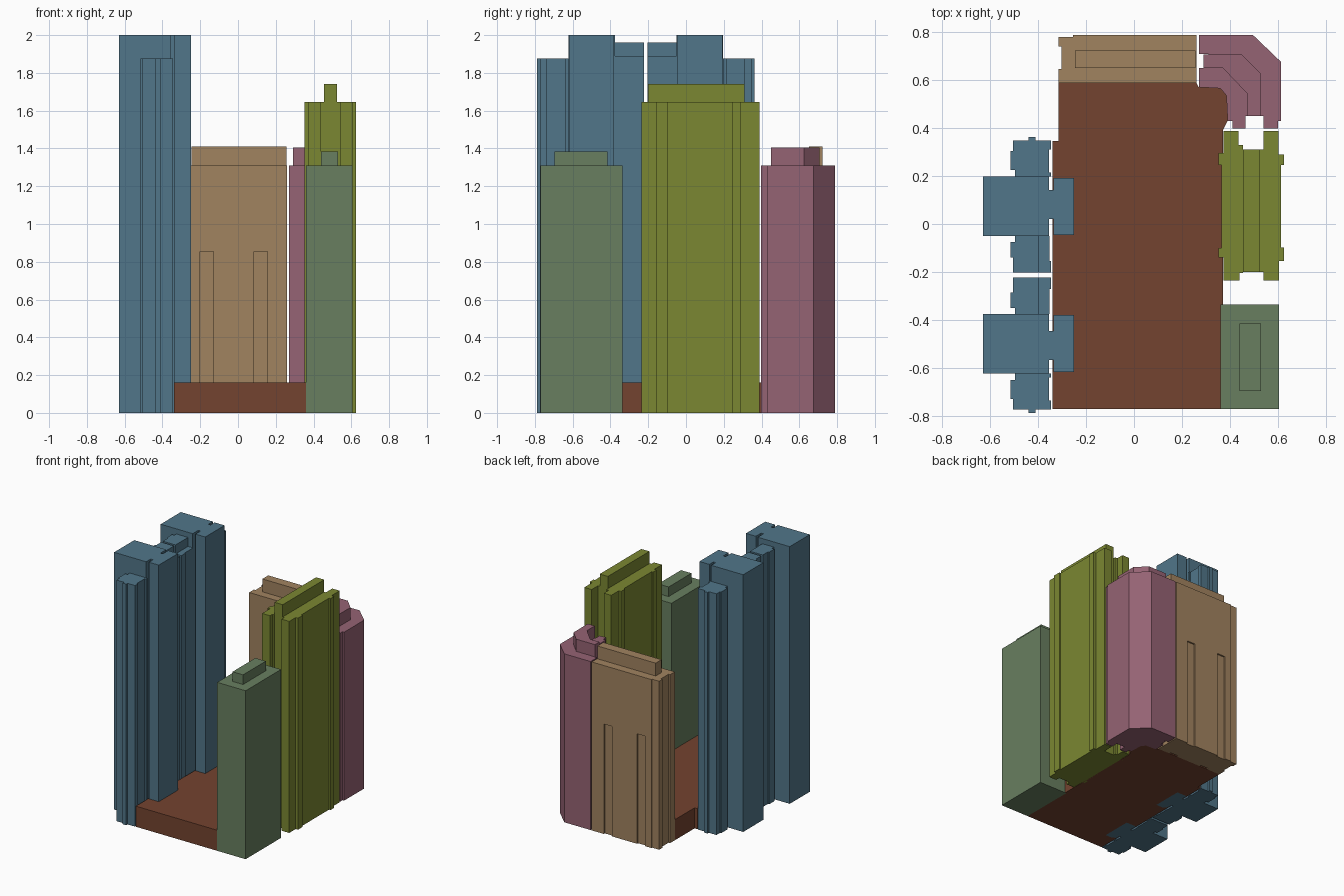
import bpy, bmesh

MIRROR_Y = -0.2125  # symmetry line between the two tall towers


def rect(x0, y0, x1, y1):
    return [(x0, y0), (x1, y0), (x1, y1), (x0, y1)]


def flip(outline):
    return [(x, 2 * MIRROR_Y - y) for x, y in outline]


def mirror_x(half, cx):
    return half + [(2 * cx - x, y) for x, y in reversed(half)]


def build(name, rgb, prisms):
    """One object from extruded outlines: (outline, z_bottom, z_top)."""
    bm = bmesh.new()
    for outline, z0, z1 in prisms:
        base = bm.faces.new([bm.verts.new((x, y, z0)) for x, y in outline])
        ext = bmesh.ops.extrude_face_region(bm, geom=[base], use_keep_orig=True)
        for v in ext["geom"]:
            if isinstance(v, bmesh.types.BMVert):
                v.co.z = z1
    bmesh.ops.recalc_face_normals(bm, faces=bm.faces[:])
    mesh = bpy.data.meshes.new(name)
    bm.to_mesh(mesh)
    bm.free()
    mat = bpy.data.materials.new(name + "_colour")
    mat.diffuse_color = [(c / 255) ** 2.2 for c in rgb] + [1]
    mesh.materials.append(mat)
    obj = bpy.data.objects.new(name, mesh)
    bpy.context.collection.objects.link(obj)
    return obj


# Shared podium with a rounded back right corner
build("podium", (115, 69, 51), [([
    (-.34, -.77), (.36, -.77), (.36, -.335), (.37, -.335), (.37, .39),
    (.39, .43), (.385, .535), (.36, .565), (.27, .57), (.26, .587),
    (-.315, .587), (-.315, .345), (-.34, .345)], 0, .16)])

# Twin tall towers: slab, neck and front block, with one outer and one inner wing
core = [(-.63, -.05), (-.355, -.05), (-.355, .02), (-.335, .02), (-.335, -.045),
        (-.25, -.045), (-.25, .192), (-.335, .192), (-.335, .142), (-.355, .142),
        (-.355, .197), (-.63, .197)]
outer_wing = [(-.495, .197), (-.495, .225), (-.515, .225), (-.515, .305),
              (-.505, .305), (-.505, .347), (-.44, .347), (-.44, .363),
              (-.41, .363), (-.41, .347), (-.345, .347), (-.345, .31),
              (-.355, .31), (-.355, .215), (-.345, .215), (-.345, .197)]
inner_high = [(-.495, -.05), (-.495, -.075), (-.515, -.075), (-.515, -.14),
              (-.505, -.14), (-.505, -.203), (-.395, -.203), (-.395, -.05)]
inner_low = [(-.395, -.05), (-.395, -.203), (-.345, -.203), (-.345, -.155),
             (-.352, -.155), (-.352, -.05)]
tower = [(core, 0, 2.0), (outer_wing, 0, 1.875),
         (inner_high, 0, 1.96), (inner_low, 0, 1.89)]
build("tall_tower_back", (82, 117, 136), tower)
build("tall_tower_front", (82, 117, 136), [(flip(o), a, b) for o, a, b in tower])

# Rear slab: shallow bays cut into both long sides below mid height
left = [(-.315, .645), (-.302, .645), (-.302, .74), (-.315, .74)]


def slab(bay):
    front = [(-.315, .587)]
    back = [(-.315, .78), (-.255, .78), (-.255, .788)]
    if bay:
        for a, b in ((-.2, -.13), (.085, .155)):
            front += [(a, .587), (a, .599), (b, .599), (b, .587)]
            back += [(a, .788), (a, .776), (b, .776), (b, .788)]
    return front + [(.26, .587), (.26, .788)] + back[::-1] + left[::-1]


build("rear_slab", (160, 130, 96), [
    (slab(True), 0, .855), (slab(False), .855, 1.31),
    (rect(-.245, .65, .257, .722), 1.31, 1.41)])

# Corner block wrapping the podium, with a bent roof core
build("corner_block", (148, 99, 115), [
    ([(.27, .788), (.495, .788), (.613, .675), (.613, .43), (.60, .43),
      (.60, .397), (.54, .397), (.54, .45), (.465, .45), (.465, .397),
      (.41, .397), (.41, .43), (.39, .43), (.385, .535), (.36, .565),
      (.27, .57), (.27, .65), (.31, .65), (.31, .708), (.27, .708)], 0, 1.31),
    ([(.29, .706), (.45, .706), (.53, .625), (.53, .45), (.47, .45),
      (.47, .545), (.37, .65), (.29, .65)], 0, 1.405)])

# Right hand tower: symmetric plan with end notches, side bays and a roof spine
half = [(.455, -.2), (.455, -.205), (.44, -.205), (.44, -.235), (.372, -.235),
        (.372, -.14), (.352, -.14), (.352, -.10), (.364, -.10), (.364, .245),
        (.352, .245), (.352, .295), (.372, .295), (.372, .388), (.435, .388),
        (.435, .33), (.455, .33), (.455, .31)]
right_half = [(.54, .31), (.54, .388), (.603, .388), (.603, .29), (.625, .29),
              (.625, .245), (.612, .245), (.612, -.098), (.625, -.098),
              (.625, -.155), (.605, -.155), (.605, -.235), (.54, -.235), (.54, -.2)]
build("right_tower", (122, 134, 53), [
    (half + right_half, 0, 1.645),
    (rect(.455, -.2, .525, .31), 1.645, 1.74)])

# Plain front right tower with plant room
build("front_tower", (104, 126, 96), [
    (rect(.36, -.77, .605, -.335), 0, 1.31),
    (rect(.44, -.695, .53, -.415), 1.31, 1.385)])
